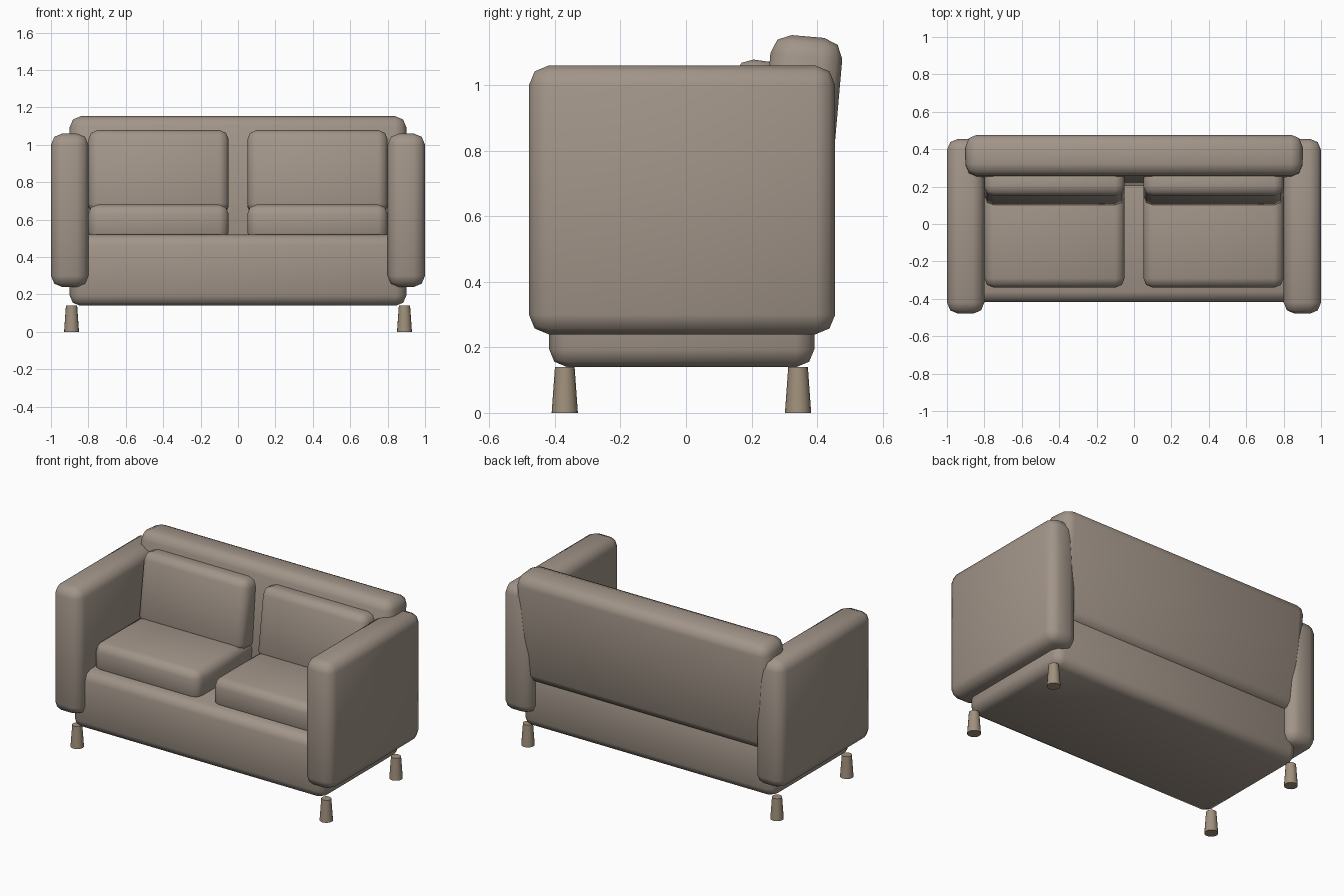
import bpy, bmesh, math
from mathutils import Matrix

if "Cube" in bpy.data.objects:
    bpy.data.objects.remove(bpy.data.objects["Cube"])


def material(name, color):
    m = bpy.data.materials.new(name)
    m.diffuse_color = (*color, 1)
    m.use_nodes = True
    m.node_tree.nodes["Principled BSDF"].inputs["Base Color"].default_value = m.diffuse_color
    return m


FABRIC = material("taupe_fabric", (0.36, 0.30, 0.25))
WOOD = material("leg_wood", (0.35, 0.28, 0.20))


def finish(bm, name, loc, mat, tilt=0):
    bmesh.ops.recalc_face_normals(bm, faces=bm.faces)
    mesh = bpy.data.meshes.new(name)
    bm.to_mesh(mesh)
    bm.free()
    mesh.materials.append(mat)
    ob = bpy.data.objects.new(name, mesh)
    bpy.context.collection.objects.link(ob)
    ob.location = loc
    ob.rotation_euler.x = -math.radians(tilt)
    bpy.ops.object.select_all(action='DESELECT')
    ob.select_set(True)
    bpy.context.view_layer.objects.active = ob
    bpy.ops.object.shade_smooth_by_angle(angle=math.radians(60))
    return ob


def padded_box(name, loc, size, bevel, tilt=0):
    bm = bmesh.new()
    bmesh.ops.create_cube(bm, size=1, matrix=Matrix.Diagonal((*size, 1)))
    bmesh.ops.bevel(bm, geom=bm.edges[:], offset=bevel, offset_type='OFFSET',
                    segments=2, profile=0.5, affect='EDGES')
    return finish(bm, name, loc, FABRIC, tilt)


def tapered_leg(name, x, y):
    bm = bmesh.new()
    bmesh.ops.create_cone(bm, cap_ends=True, segments=16,
                          radius1=0.04, radius2=0.03, depth=0.14)
    return finish(bm, name, (x, y, 0.07), WOOD)


# Base and reclined back
padded_box("base", (0, -0.013, 0.33), (1.8, 0.81, 0.38), 0.055)
padded_box("backrest", (0, 0.342, 0.80), (1.8, 0.22, 0.70), 0.06, tilt=5)

# Arms, cushions and legs, mirrored left and right
for side, s in (("left", -1), ("right", 1)):
    padded_box(f"{side}_arm", (s * 0.9, -0.012, 0.65), (0.2, 0.935, 0.82), 0.06)
    padded_box(f"{side}_seat_cushion", (s * 0.425, -0.04, 0.58), (0.75, 0.6, 0.20), 0.05)
    padded_box(f"{side}_back_cushion", (s * 0.425, 0.215, 0.85), (0.75, 0.18, 0.45), 0.05, tilt=8)
    tapered_leg(f"{side}_front_leg", s * 0.89, -0.37)
    tapered_leg(f"{side}_back_leg", s * 0.89, 0.342)
